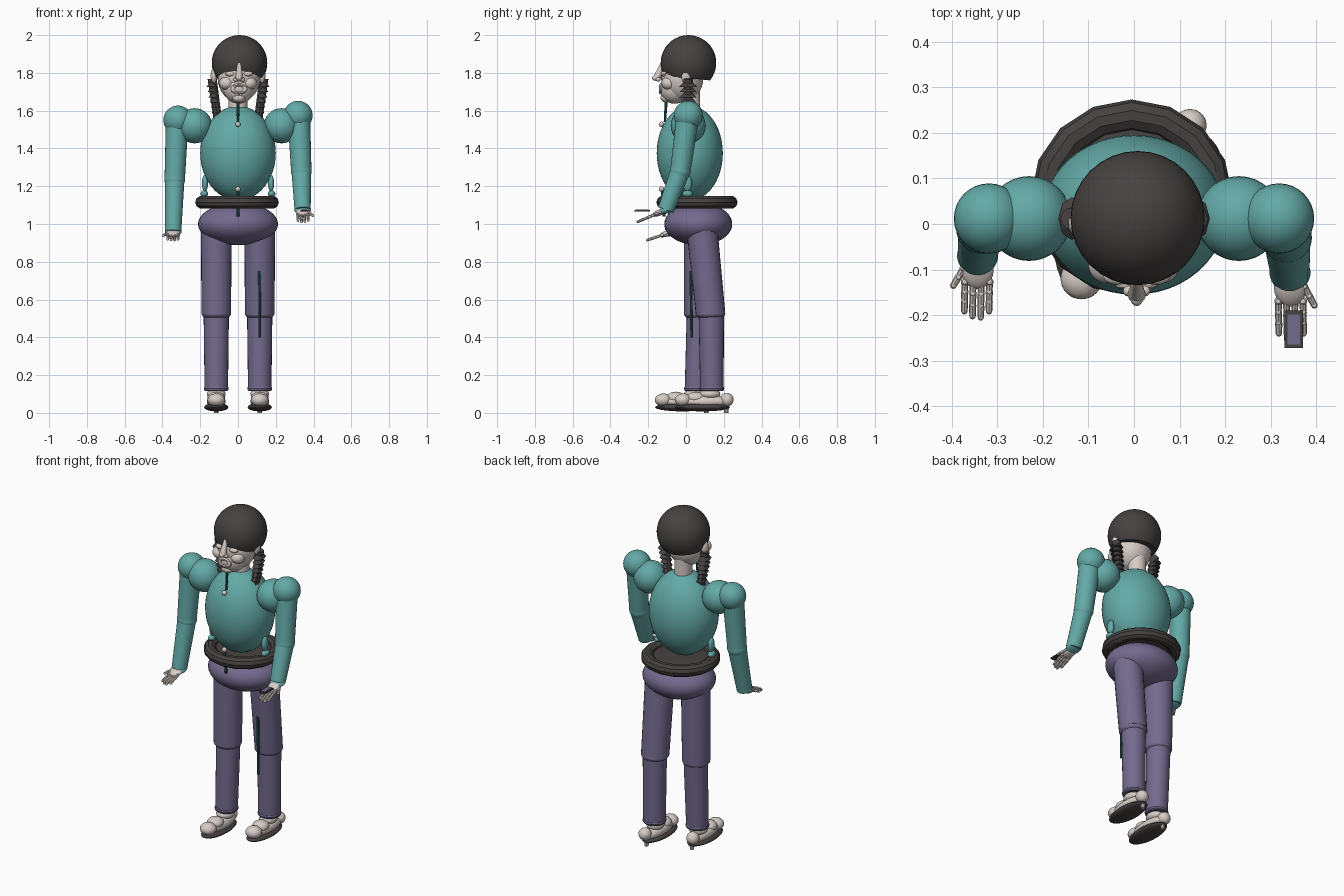
import bpy, bmesh, math
from mathutils import Vector, Matrix

if "Cube" in bpy.data.objects:
    bpy.data.objects.remove(bpy.data.objects["Cube"], do_unlink=True)


def material(name, rgb):
    m = bpy.data.materials.new(name)
    m.use_nodes = True
    m.diffuse_color = (*rgb, 1)
    bsdf = next(n for n in m.node_tree.nodes if n.type == 'BSDF_PRINCIPLED')
    bsdf.inputs["Base Color"].default_value = (*rgb, 1)
    return m


TEAL = material("teal cloth", (.125, .40, .385))
PURPLE = material("purple cloth", (.175, .145, .27))
SKIN = material("pale skin", (.68, .61, .57))
DARK = material("dark charcoal", (.06, .054, .052))
CORD = material("deep teal cord", (.025, .115, .105))

made = []


def finish(name, bm, mat):
    mesh = bpy.data.meshes.new(name)
    bmesh.ops.recalc_face_normals(bm, faces=bm.faces)
    bm.to_mesh(mesh)
    bm.free()
    mesh.materials.append(mat)
    ob = bpy.data.objects.new(name, mesh)
    bpy.context.collection.objects.link(ob)
    made.append(ob)
    return ob


def ball(name, loc, radii, mat, tilt=0, seg=32):
    """Ellipsoid, optionally tilted about x."""
    if not isinstance(radii, tuple):
        radii = (radii,) * 3
    bm = bmesh.new()
    bmesh.ops.create_uvsphere(bm, u_segments=seg, v_segments=seg // 2, radius=1)
    bm.transform(Matrix.Translation(loc) @ Matrix.Rotation(tilt, 4, 'X') @ Matrix.Diagonal((*radii, 1)))
    return finish(name, bm, mat)


def rod(name, p, q, r1, r2, mat, seg=24):
    """Tapered cylinder from p to q."""
    p, q = Vector(p), Vector(q)
    d = q - p
    bm = bmesh.new()
    bmesh.ops.create_cone(bm, cap_ends=True, segments=seg, radius1=r1, radius2=r2, depth=d.length)
    bm.transform(Matrix.Translation((p + q) / 2) @ d.to_track_quat('Z', 'Y').to_matrix().to_4x4())
    return finish(name, bm, mat)


def box(name, loc, size, mat):
    bm = bmesh.new()
    bmesh.ops.create_cube(bm, size=1)
    bm.transform(Matrix.Translation(loc) @ Matrix.Diagonal((*size, 1)))
    return finish(name, bm, mat)


def ring(name, loc, major, minor, mat, scale=(1, 1, 1), rot=(0, 0, 0), seg=24):
    bpy.ops.mesh.primitive_torus_add(location=loc, rotation=rot, major_segments=seg, minor_segments=10,
                                     major_radius=major, minor_radius=minor)
    ob = bpy.context.object
    ob.name, ob.scale = name, scale
    ob.data.materials.append(mat)
    made.append(ob)


# Hair cap: sphere cut by a slightly sloping plane
bm = bmesh.new()
bmesh.ops.create_uvsphere(bm, u_segments=32, v_segments=24, radius=.147)
bm.transform(Matrix.Translation((.008, .013, 1.853)))
cut = bmesh.ops.bisect_plane(bm, geom=bm.verts[:] + bm.edges[:] + bm.faces[:], plane_co=(0, 0, 1.773),
                             plane_no=(0, .1, 1), clear_inner=True)
rim = [e for e in cut["geom_cut"] if isinstance(e, bmesh.types.BMEdge)]
bmesh.ops.holes_fill(bm, edges=rim)
finish("hair_cap", bm, DARK)

# Head and face
ball("head", (.005, -.02, 1.775), (.113, .112, .13), SKIN)
ball("jaw", (.004, -.06, 1.715), (.08, .08, .078), SKIN)
ball("chin", (.004, -.105, 1.668), (.035, .03, .025), SKIN)
rod("neck", (0, .025, 1.57), (0, .025, 1.76), .05, .05, SKIN)
rod("nose_bridge", (.006, -.125, 1.85), (.006, -.155, 1.77), .01, .02, SKIN, 12)
ball("nose_tip", (.006, -.16, 1.773), (.015, .02, .015), SKIN, seg=16)
ring("lips", (.005, -.133, 1.715), .026, .01, SKIN, (1.25, .8, 1), (math.pi / 2, 0, 0))
ball("mouth", (.005, -.125, 1.715), (.025, .012, .008), DARK, seg=16)
for s, side in ((1, "left"), (-1, "right")):
    ball(side + "_nostril", (.006 + s * .018, -.147, 1.765), .012, SKIN, seg=12)
    ball(side + "_cheek", (s * .06, -.09, 1.745), (.04, .04, .035), SKIN)
    ball(side + "_eyelid", (.006 + s * .045, -.115, 1.795), (.028, .018, .014), SKIN, seg=16)
    ball(side + "_ear", (s * .128, 0, 1.785), (.017, .025, .042), SKIN, seg=16)

    # Braid: stacked flattened cones with spiky rims
    rod(side + "_braid_core", (s * .137, .012, 1.77), (s * .108, .012, 1.56), .024, .022, DARK, 12)
    for i in range(7):
        t = i / 6
        z = 1.74 - .165 * t
        tuft = rod(f"{side}_braid_tuft_{i + 1}", (0, 0, -.014), (0, 0, .014), .047 - .01 * t, .018, DARK, 8)
        tuft.location = (s * (.136 - .026 * t), .012, z)
        tuft.scale = (.64, 1, 1)

# Torso, belt and hips
ball("torso", (0, .02, 1.375), (.2, .175, .25), TEAL, seg=48)
ring("belt", (-.005, .058, 1.115), .18, .035, DARK, (1.03, 1, 1), seg=16)
ball("belt_core", (-.005, .058, 1.115), (.18, .18, .02), DARK)
ball("hips", (0, .065, 1.0), (.212, .18, .112), PURPLE, seg=40)

# Neck and waist cords with beads
rod("neck_cord", (0, -.105, 1.645), (0, -.112, 1.54), .008, .006, CORD, 8)
ball("neck_bead", (0, -.13, 1.528), .014, SKIN, seg=16)
rod("waist_cord", (0, -.125, 1.18), (0, -.115, 1.04), .008, .008, CORD, 8)
ball("waist_bead", (0, -.13, 1.185), .014, SKIN, seg=16)


def hand(side, s, wrist, tip):
    """Palm, four beaded fingers and an outward thumb."""
    w, t = Vector(wrist), Vector(tip)
    d = t - w
    tilt = math.atan2(-d.z, -d.y)
    ball(side + "_palm", w + d * .22, (.036, .045, .016), SKIN, tilt, 20)
    for i in range(4):
        across = Vector((s * (.027 - i * .018), 0, 0))
        reach = (.9, .98, 1, .9)[i]
        joints = [w + across + d * (.42 + (reach - .42) * k / 3) for k in range(4)]
        digit(f"{side}_finger_{i + 1}", joints)
    base = w + d * .2 + Vector((s * .03, 0, 0))
    digit(side + "_thumb", [base + (d * .14 + Vector((s * .011, 0, 0))) * k for k in range(3)])


def digit(name, joints):
    for k, p in enumerate(joints):
        ball(f"{name}_joint_{k + 1}", p, .0095 - .0008 * k, SKIN, seg=10)
        if k:
            rod(f"{name}_bone_{k}", joints[k - 1], p, .008, .007, SKIN, 8)


# Arms: shoulder height, elbow, wrist, fingertip differ per side
ARMS = (("left", 1, 1.575, (.335, -.03, 1.28), (.342, -.107, 1.075), (.345, -.255, 1.012)),
        ("right", -1, 1.55, (-.335, -.01, 1.235), (-.343, -.07, .96), (-.345, -.205, .915)))
for side, s, top, elbow, wrist, tip in ARMS:
    ball(side + "_inner_puff", (s * .23, .012, 1.52), .093, TEAL)
    ball(side + "_outer_puff", (s * .318, .012, top), .077, TEAL)
    rod(side + "_upper_sleeve", (s * .322, .01, top), elbow, .06, .054, TEAL)
    ball(side + "_elbow", elbow, .055, TEAL)
    rod(side + "_forearm_sleeve", elbow, wrist, .052, .043, TEAL)
    ball(side + "_cuff", wrist, (.045, .045, .02), TEAL, .4)
    hand(side, s, wrist, tip)
    # Hip toggles
    ball(side + "_toggle", (s * .175, .008, 1.215), (.016, .024, .045), TEAL, seg=16)
    ball(side + "_toggle_knob", (s * .178, .008, 1.16), (.02, .028, .018), TEAL, seg=16)

# Handheld device
box("device_body", (.35, -.231, 1.07), (.04, .082, .008), DARK)
box("device_screen", (.35, -.231, 1.075), (.028, .066, .004), PURPLE)

# Legs and feet: hip, knee, ankle depth and foot centre differ per side
LEGS = (("left", 1, .085, .13, .137, .088), ("right", -1, .07, .067, .055, -.018))
for side, s, hip_y, knee_y, ankle_y, foot_y in LEGS:
    x = s * .115
    rod(side + "_thigh", (x, hip_y, .97), (x, knee_y, .525), .082, .078, PURPLE)
    ball(side + "_knee", (x, knee_y, .525), (.078, .078, .035), PURPLE)
    rod(side + "_shin", (x, knee_y + .004, .52), (x, ankle_y, .12), .067, .062, PURPLE)
    ring(side + "_trouser_hem", (x, ankle_y, .128), .052, .014, PURPLE)
    ball(side + "_sole", (x, foot_y, .03), (.064, .145, .022), DARK)
    ball(side + "_foot", (x, foot_y + .015, .06), (.05, .13, .036), SKIN)
    ball(side + "_toe", (x, foot_y - .102, .068), (.046, .045, .035), SKIN)
    ball(side + "_instep", (x, foot_y - .035, .08), (.046, .05, .032), SKIN)
    ball(side + "_ankle", (x, ankle_y - .01, .1), (.05, .055, .03), SKIN)
    ball(side + "_heel", (x + s * .008, foot_y + .128, .07), .036, SKIN)
    rod(side + "_heel_peg", (x, foot_y + .125, 0), (x, foot_y + .125, .06), .012, .016, SKIN, 10)

# Cord hanging down the left leg
rod("leg_cord", (.115, .026, .75), (.115, .03, .4), .008, .007, CORD, 8)

# Smooth shading with sharp edges kept
bpy.ops.object.select_all(action='DESELECT')
for ob in made:
    ob.select_set(True)
bpy.context.view_layer.objects.active = made[0]
bpy.ops.object.shade_smooth_by_angle(angle=math.radians(35))
